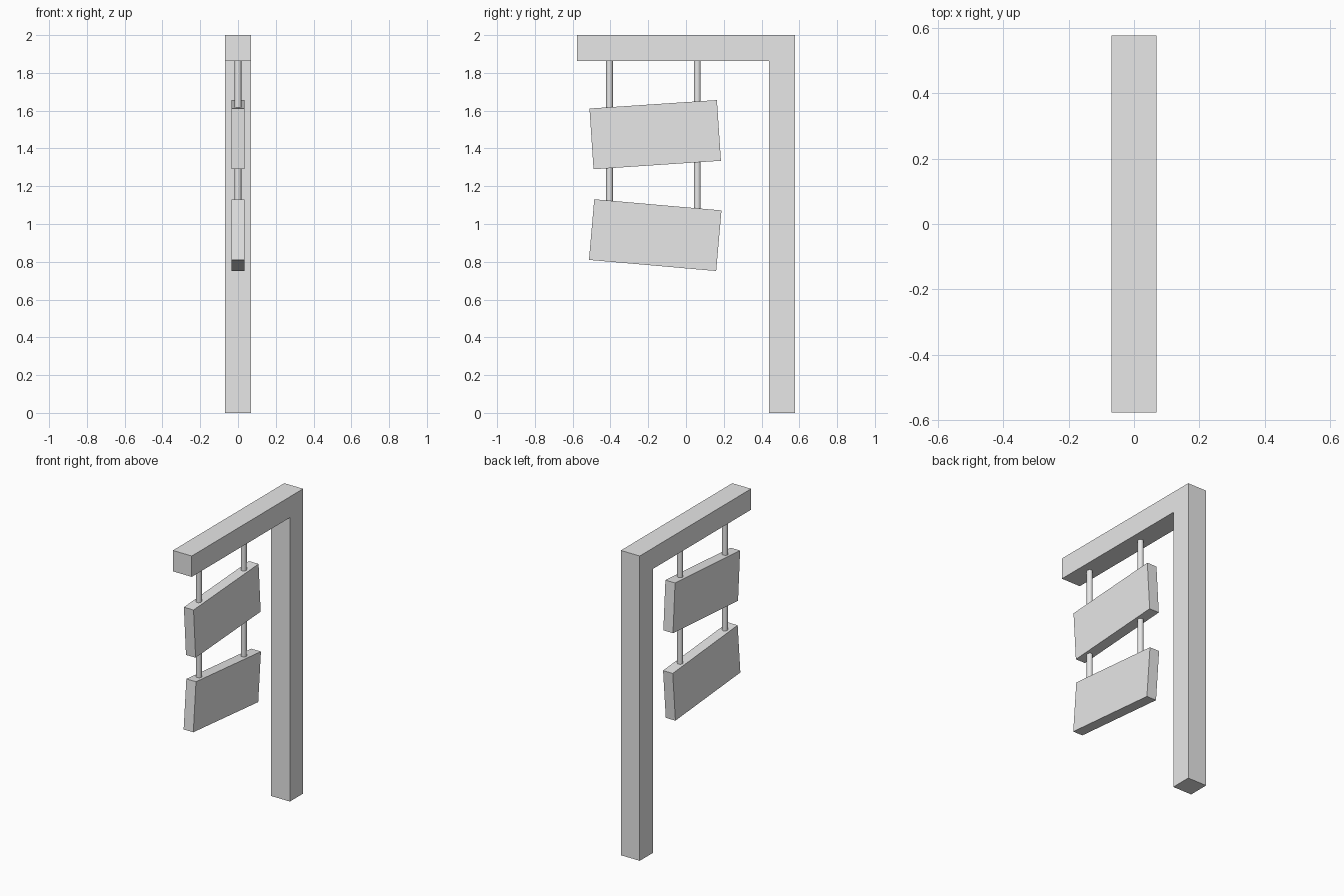
import bpy
import bmesh
import math

cube = bpy.data.objects.get("Cube")
if cube:
    bpy.data.objects.remove(cube, do_unlink=True)

# One plain grey for every part
grey = bpy.data.materials.new("plain_grey")
grey.use_nodes = True
colour = (0.8, 0.8, 0.8, 1.0)
grey.diffuse_color = colour
grey.node_tree.nodes["Principled BSDF"].inputs["Base Color"].default_value = colour

DEPTH = 1.155      # overall length of the frame along y
HEIGHT = 2.0
BAR = 0.137        # square section of post and beam


def build_frame():
    """Post and overhanging beam as one extruded side outline."""
    front, back = -DEPTH / 2, DEPTH / 2
    outline = [(back, 0), (back, HEIGHT), (front, HEIGHT),
               (front, HEIGHT - BAR), (back - BAR, HEIGHT - BAR), (back - BAR, 0)]
    bm = bmesh.new()
    face = bm.faces.new([bm.verts.new((-BAR / 2, y, z)) for y, z in outline])
    result = bmesh.ops.extrude_face_region(bm, geom=[face])
    moved = [v for v in result["geom"] if isinstance(v, bmesh.types.BMVert)]
    bmesh.ops.translate(bm, verts=moved, vec=(BAR, 0, 0))
    bmesh.ops.recalc_face_normals(bm, faces=bm.faces)
    mesh = bpy.data.meshes.new("post_and_beam")
    bm.to_mesh(mesh)
    bm.free()
    mesh.materials.append(grey)
    bpy.context.collection.objects.link(bpy.data.objects.new("post_and_beam", mesh))


def add_board(name, z, tilt):
    """Flat hanging board, tilted about x."""
    bpy.ops.mesh.primitive_cube_add(size=1, location=(0, -0.163, z))
    board = bpy.context.object
    board.name = name
    board.scale = (0.07, 0.676, 0.322)
    board.rotation_euler.x = math.radians(tilt)
    board.data.materials.append(grey)


def add_rod(name, y, bottom):
    """Round rod from inside the beam down into the lower board."""
    top = HEIGHT - BAR + 0.01
    bpy.ops.mesh.primitive_cylinder_add(vertices=16, radius=0.018, depth=top - bottom,
                                        location=(0, y, (top + bottom) / 2))
    rod = bpy.context.object
    rod.name = name
    rod.data.materials.append(grey)
    bpy.ops.object.shade_smooth_by_angle(angle=math.radians(40))


build_frame()
add_board("upper_board", 1.473, 3.8)
add_board("lower_board", 0.941, -5.0)
add_rod("front_rod", -0.405, 1.0)
add_rod("back_rod", 0.06, 1.0)
